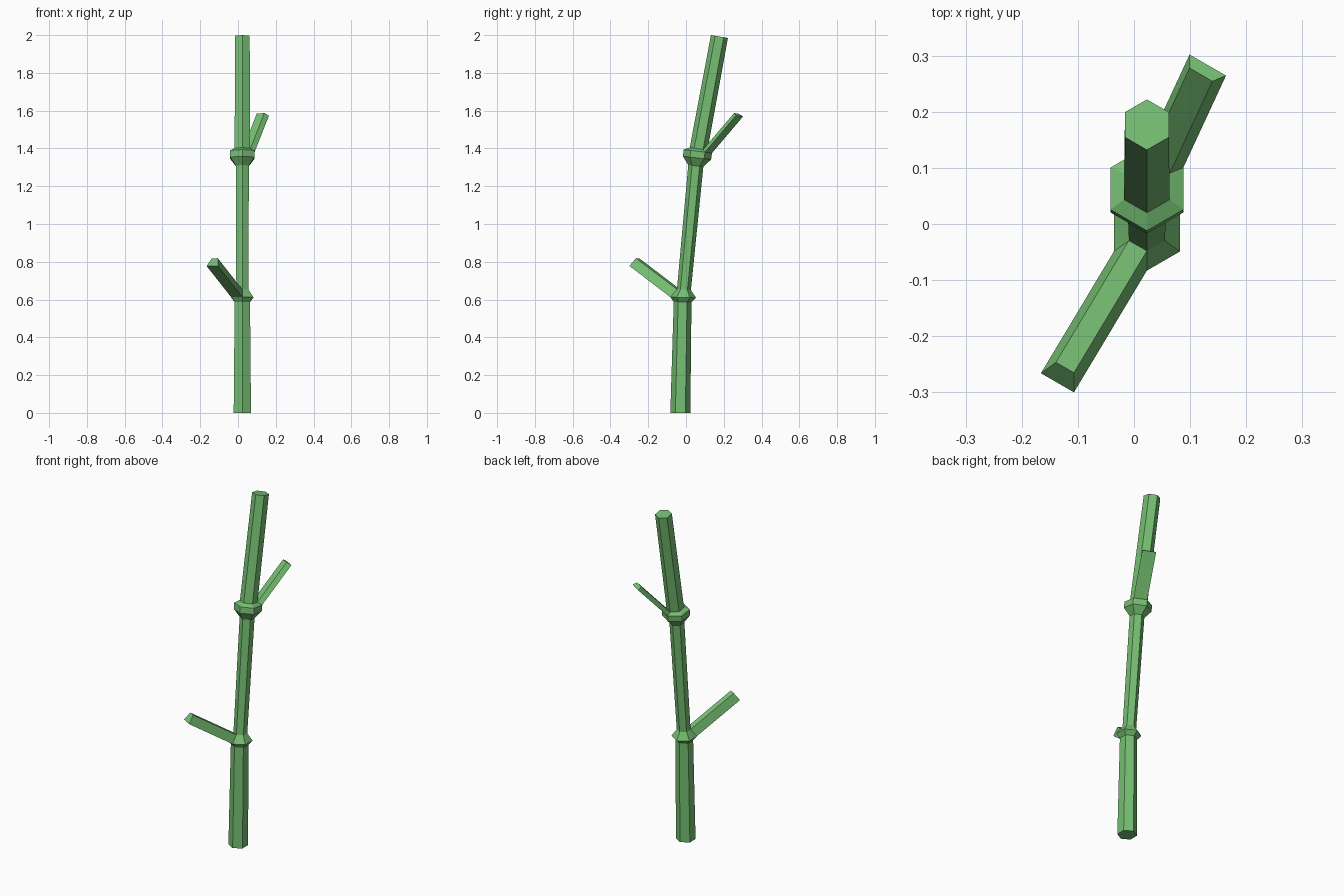
import bpy, bmesh, math
from mathutils import Vector

if "Cube" in bpy.data.objects:
    bpy.data.objects.remove(bpy.data.objects["Cube"])

SIDES = 6
CX = 0.023
# stalk rings: centre y, centre z, radius, tilt (drop in z per unit y)
RINGS = [
    (-0.030, 0.000, 0.053, 0.00),
    (-0.018, 0.587, 0.047, 0.02),   # lower joint
    (-0.015, 0.611, 0.068, 0.03),
    (-0.011, 0.652, 0.037, 0.05),
    (0.052, 1.308, 0.040, 0.10),    # upper joint
    (0.058, 1.350, 0.075, 0.12),
    (0.063, 1.385, 0.075, 0.12),
    (0.067, 1.398, 0.047, 0.15),
    (0.177, 1.9925, 0.045, 0.17),   # tip
]

bm = bmesh.new()


def ring(cy, cz, r, tilt):
    verts = []
    for k in range(SIDES):
        a = math.radians(90 + 60 * k)
        dy = r * math.sin(a)
        verts.append(bm.verts.new((CX + r * math.cos(a), cy + dy, cz - tilt * dy)))
    return verts


# stalk: bridge the hexagonal rings and cap both ends
rings = [ring(*r) for r in RINGS]
sides = {}
for i, (low, high) in enumerate(zip(rings, rings[1:])):
    for k in range(SIDES):
        n = (k + 1) % SIDES
        sides[i, k] = bm.faces.new((low[k], low[n], high[n], high[k]))
bm.faces.new(list(reversed(rings[0])))
bm.faces.new(rings[-1])


# twigs: extrude one bevel face of each joint
def twig(face, offset):
    new = bmesh.ops.extrude_discrete_faces(bm, faces=[face])["faces"][0]
    bmesh.ops.translate(bm, verts=list(new.verts), vec=Vector(offset))


twig(sides[2, 2], (-0.130, -0.217, 0.165))
twig(sides[6, 5], (0.076, 0.164, 0.193))

bmesh.ops.recalc_face_normals(bm, faces=list(bm.faces))
mesh = bpy.data.meshes.new("stalk")
bm.to_mesh(mesh)
bm.free()
stalk = bpy.data.objects.new("stalk", mesh)
bpy.context.collection.objects.link(stalk)

# green
mat = bpy.data.materials.new("green")
mat.diffuse_color = (0.18, 0.52, 0.17, 1)
mat.use_nodes = True
mat.node_tree.nodes["Principled BSDF"].inputs["Base Color"].default_value = mat.diffuse_color
mesh.materials.append(mat)
